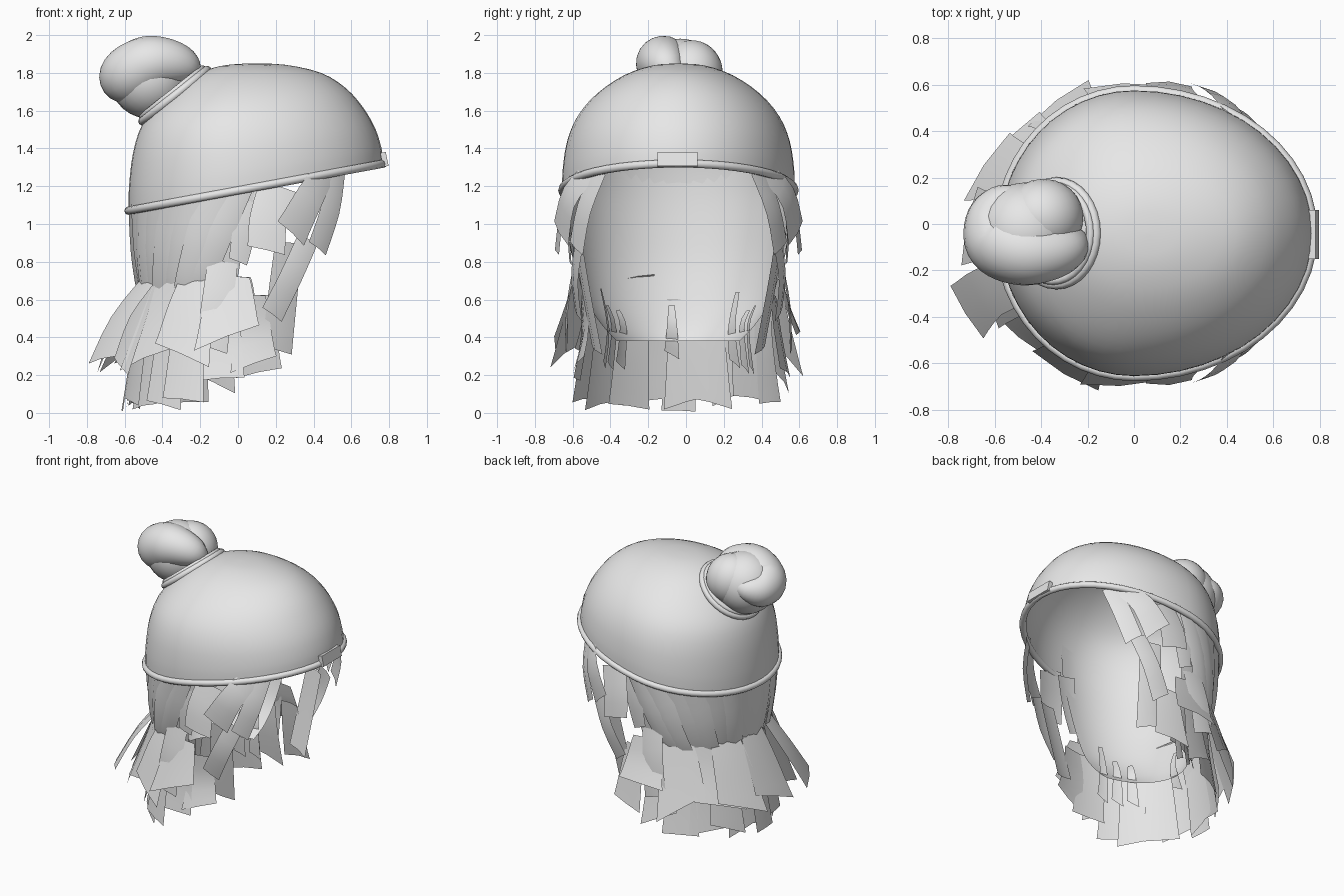
import bpy, bmesh, math, random
from mathutils import Vector

random.seed(4)
if "Cube" in bpy.data.objects:
    bpy.data.objects.remove(bpy.data.objects["Cube"])

grey = bpy.data.materials.new("light_grey")
grey.use_nodes = True
grey.diffuse_color = (0.8, 0.8, 0.8, 1)
grey.node_tree.nodes["Principled BSDF"].inputs["Base Color"].default_value = (0.8, 0.8, 0.8, 1)
CY = -0.04


def finish(name, bm, angle=40):
    mesh = bpy.data.meshes.new(name)
    bm.to_mesh(mesh)
    bm.free()
    ob = bpy.data.objects.new(name, mesh)
    bpy.context.collection.objects.link(ob)
    mesh.materials.append(grey)
    bpy.ops.object.select_all(action='DESELECT')
    ob.select_set(True)
    bpy.context.view_layer.objects.active = ob
    bpy.ops.object.shade_smooth_by_angle(angle=math.radians(angle))


def skin(bm, rows, closed=False):
    """Bridge rows of points with quads."""
    vs = [[bm.verts.new(p) for p in r] for r in rows]
    for a, b in zip(vs, vs[1:]):
        n = len(a)
        for i in range(n if closed else n - 1):
            j = (i + 1) % n
            bm.faces.new((a[i], a[j], b[j], b[i]))
    return vs


def spline(pts, steps=6):
    """Smooth path through points of any dimension."""
    out = []
    for i in range(len(pts) - 1):
        p = [Vector(pts[min(max(k, 0), len(pts) - 1)]) for k in range(i - 1, i + 3)]
        for s in range(steps):
            t = s / steps
            out.append(0.5 * (2 * p[1] + (p[2] - p[0]) * t
                       + (2 * p[0] - 5 * p[1] + 4 * p[2] - p[3]) * t * t
                       + (3 * p[1] - p[0] - 3 * p[2] + p[3]) * t ** 3))
    return out + [Vector(pts[-1])]


def tube(bm, path, radii, sides=16, closed=False):
    n, rows = len(path), []
    for i, p in enumerate(path):
        if closed:
            tan = path[(i + 1) % n] - path[i - 1]
        else:
            tan = path[min(i + 1, n - 1)] - path[max(i - 1, 0)]
        tan.normalize()
        ref = Vector((0, 0, 1)) if closed else Vector((0.3, 0.2, 1)).normalized()
        u = tan.cross(ref).normalized()
        v = u.cross(tan)
        rows.append([p + radii[i] * (u * math.cos(k * math.tau / sides) + v * math.sin(k * math.tau / sides))
                     for k in range(sides)])
    if closed:
        rows.append(rows[0])
    vs = skin(bm, rows, True)
    if not closed:
        bm.faces.new(vs[0])
        bm.faces.new(vs[-1])
    bmesh.ops.remove_doubles(bm, verts=bm.verts, dist=0.0005)
    bmesh.ops.recalc_face_normals(bm, faces=bm.faces)


def lock(bm, pts, w0, w1, out, bulge=0.1, slant=0.0):
    """One thin lock of hair: a slightly arched strip along a path."""
    path, rows = spline(pts, 3), []
    out = Vector(out).normalized()
    n = len(path) - 1
    for i, p in enumerate(path):
        tan = (path[min(i + 1, n)] - path[max(i - 1, 0)]).normalized()
        side = tan.cross(out).normalized()
        w = w0 + (w1 - w0) * i / n
        skew = tan * slant * w * i / n
        rows.append([p - side * w / 2 - skew, p + out * w * bulge, p + side * w / 2 + skew])
    skin(bm, rows)


# Cap dome: back x, front x, half width, back z, front z of each ring
rings = spline([(-.58, .77, .615, 1.07, 1.32), (-.577, .76, .613, 1.2, 1.40),
                (-.555, .725, .59, 1.38, 1.51), (-.505, .66, .535, 1.53, 1.62),
                (-.40, .57, .435, 1.66, 1.72), (-.26, .44, .29, 1.775, 1.80),
                (-.10, .25, .14, 1.835, 1.843), (.05, .08, .01, 1.85, 1.85)], 3)


def ring_points(r, n=48):
    x0, x1, h, z0, z1 = r
    mid = x0 * .57 + x1 * .43
    pts = []
    for k in range(n):
        a = math.tau * k / n
        c = math.cos(a)
        x = mid + c * ((x1 - mid) if c > 0 else (mid - x0))
        pts.append(Vector((x, CY + h * math.sin(a), z0 + (z1 - z0) * (x - x0) / (x1 - x0))))
    return pts


# The scalp is a second dome just inside the cap
pivot = Vector((.05, CY, 1.2))
for name, scale in (("cap_dome", 1), ("scalp", .97)):
    bm = bmesh.new()
    vs = skin(bm, [[pivot + (p - pivot) * scale for p in ring_points(r)] for r in rings], True)
    bm.faces.new(vs[-1])
    finish(name, bm, 60)

# Rolled rim and front clasp
bm = bmesh.new()
rim = ring_points(rings[0])
tube(bm, rim, [0.022] * len(rim), 10, True)
finish("cap_rim", bm, 60)

bpy.ops.mesh.primitive_cube_add(size=1, location=(0.775, CY - 0.005, 1.342), rotation=(0, -0.2, 0))
clasp = bpy.context.object
clasp.name = "cap_clasp"
clasp.scale = (0.03, 0.21, 0.075)
clasp.data.materials.append(grey)

# Collar under the bun
axis = Vector((-0.62, 0, 0.78))
u, v = Vector((0.78, 0, 0.62)), Vector((0, 1, 0))
for name, dist, rad, thick in (("bun_collar", 0, .22, .022), ("bun_collar_upper", .02, .205, .018)):
    bm = bmesh.new()
    c = Vector((-0.335, CY, 1.68)) + axis * dist
    loop = [c + rad * (u * math.cos(math.tau * k / 32) + v * math.sin(math.tau * k / 32)) for k in range(32)]
    tube(bm, loop, [thick] * 32, 10, True)
    finish(name, bm, 60)

# Bun core, its base, and the thick coil wrapped over them
for name, spot, size in (("bun_core", (-.39, .03, 1.80), (.17, .165, .175)),
                         ("bun_base", (-.465, CY + .01, 1.77), (.215, .21, .21))):
    bpy.ops.mesh.primitive_uv_sphere_add(segments=28, ring_count=16, radius=1, location=spot,
                                         rotation=(0, -0.67, 0))
    ball = bpy.context.object
    ball.name = name
    ball.scale = size
    ball.data.materials.append(grey)
    bpy.ops.object.shade_smooth_by_angle(angle=1)

bm = bmesh.new()
coil = spline([(-.24, -.06, 1.77, .05), (-.29, -.10, 1.83, .10), (-.38, -.12, 1.855, .13),
               (-.48, -.115, 1.845, .15), (-.575, -.07, 1.79, .155), (-.60, .02, 1.775, .125),
               (-.56, .09, 1.79, .085), (-.48, .12, 1.81, .04)], 6)
tube(bm, [p.xyz for p in coil], [p[3] for p in coil], 20)
finish("bun_coil", bm, 70)

# Hair shell at the back of the head: z, depth, half width, tilt, sweep in degrees
shell = spline([(1.3, .555, .575, .19, 102), (1.1, .555, .59, .19, 100), (.82, .53, .56, .1, 93),
                (.62, .49, .50, 0, 88), (.47, .45, .41, 0, 85), (.38, .41, .33, 0, 80)], 5)


def shell_point(f, t, grow=1.0):
    """f runs -1..1 round the back, t runs 0..1 downwards."""
    k = t * (len(shell) - 1)
    i = min(int(k), len(shell) - 2)
    z, rx, ry, tilt, sweep = shell[i].lerp(shell[i + 1], k - i)
    a = math.radians(sweep) * f
    x = -rx * grow * math.cos(a)
    return Vector((x, CY + ry * grow * math.sin(a), z + tilt * (x + .58)))


bm = bmesh.new()
skin(bm, [[shell_point(j / 16 - 1, t / 20) for j in range(33)] for t in range(21)])
finish("back_hair_shell", bm, 60)

# Long strands lying over the shell
bm = bmesh.new()
for k in range(15):
    f = (k - 7) / 7 * .9
    end = random.uniform(.70, .77) - .10 * abs(f)
    pts = [shell_point(f * (1 - .2 * s), .2 + (end - .2) * s, 1.01 + .03 * (k % 2) * s + .03 * s)
           for s in (0, .35, .7, 1)]
    a = math.radians(95) * f
    lock(bm, pts, .17, .11, (-math.cos(a), math.sin(a), 0), .12, random.uniform(-.3, .3))
finish("back_strands", bm, 35)

# Flared locks round the neck: long hanging ones, then wide ones that kick outwards
bm = bmesh.new()
for count, spread, root, mid, tip, drop, width in (
        (13, 98, (.50, .51, .62), (.56, .53, .38), (.61, .57), .04, .25),
        (9, 90, (.51, .54, .72), (.62, .59, .54), (.74, .65), .27, .34)):
    for k in range(count):
        d = -spread + 2 * spread * k / (count - 1) + random.uniform(-5, 5)
        a = math.radians(d)
        c, s = math.cos(a), math.sin(a)
        reach = random.uniform(.93, 1.01)
        rise = max(0, abs(d) - 60) / 45
        pts = [(-root[0] * c, CY + root[1] * s, root[2]),
               (-mid[0] * c * reach, CY + mid[1] * s * reach, mid[2] + .06 * rise),
               (-tip[0] * c * reach, CY + tip[1] * s * reach, drop + .2 * rise + random.uniform(-.01, .05))]
        lock(bm, pts, width * .6, width, (-c, s, .5), .05, random.uniform(-.25, .25))
lock(bm, [(-.46, -.25, .72), (-.62, -.29, .51), (-.72, -.38, .28)], .18, .27, (-.8, -.4, .6), .04)
lock(bm, [(-.48, -.02, .6), (-.56, -.03, .3), (-.61, -.04, .01)], .16, .18, (-1, 0, .4), .04)
finish("neck_locks", bm, 30)

# Thin wisps inside the neck opening, mostly at the sides
bm = bmesh.new()
for d in (-78, -64, -50, -5, 48, 62, 76):
    a = math.radians(d)
    c, s = math.cos(a), math.sin(a)
    lock(bm, [(-.42 * c, CY + .42 * s, random.uniform(.54, .66)), (-.40 * c, CY + .38 * s, .45),
              (-.44 * c, CY + .40 * s, random.uniform(.2, .32))], .03, .08, (-c, s, .3), .05, .3)
finish("inner_wisps", bm, 30)

# Temple locks, sideburns and side strips: path, widths, forward lean; mirrored to both sides
temples = [([(.46, .47, 1.28), (.38, .58, 1.14), (.28, .62, .95)], .13, .20, .6),
           ([(.52, .42, 1.28), (.49, .50, 1.08), (.42, .54, .87)], .12, .13, .8),
           ([(.21, .57, 1.20), (.16, .62, 1.02), (.15, .64, .86)], .20, .20, .1),
           ([(.08, .56, 1.20), (.04, .58, 1.0), (.0, .57, .80)], .16, .10, .1),
           ([(.27, .53, .90), (.24, .49, .65), (.205, .43, .33)], .15, .17, .3),
           ([(.37, .52, .92), (.28, .55, .72), (.18, .53, .52)], .12, .13, .4),
           ([(-.08, .54, .80), (-.11, .58, .58), (-.14, .59, .34)], .16, .17, 0)]
for side, label in ((1, "left"), (-1, "right")):
    bm = bmesh.new()
    for pts, w0, w1, lean in temples:
        path = [(x, CY + side * y, z) for x, y, z in pts]
        lock(bm, path, w0, w1, (lean, side, .15), .07, .1 * side)
    finish(label + "_temple_locks", bm, 35)
